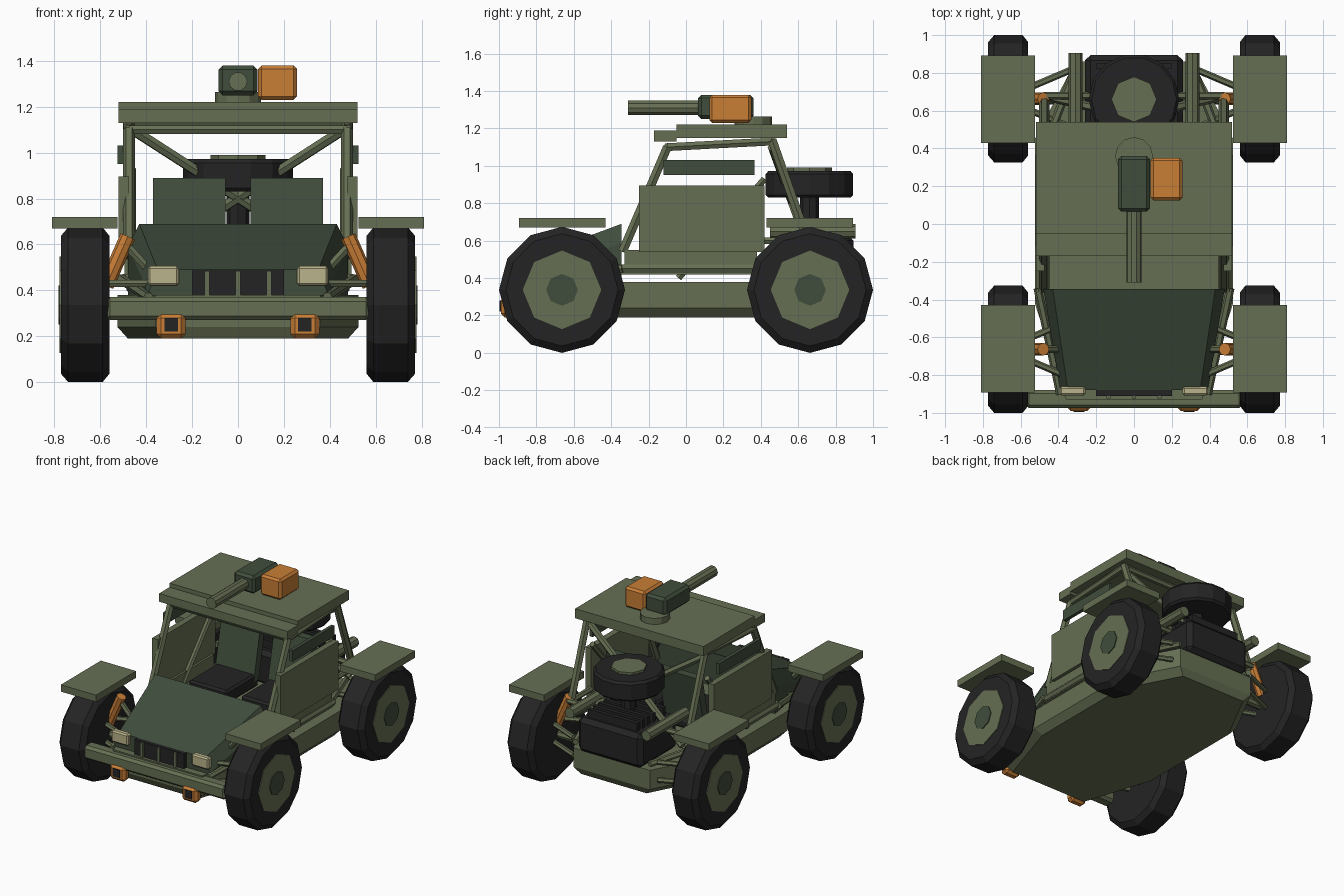
import bpy, bmesh, math
from mathutils import Vector, Matrix

if "Cube" in bpy.data.objects:
    bpy.data.objects.remove(bpy.data.objects["Cube"])


def material(name, rgb):
    lin = [((c / 255 + 0.055) / 1.055) ** 2.4 for c in rgb]
    m = bpy.data.materials.new(name)
    m.diffuse_color = (*lin, 1)
    m.use_nodes = True
    m.node_tree.nodes["Principled BSDF"].inputs["Base Color"].default_value = m.diffuse_color
    return m


OLIVE = material("olive paint", (102, 111, 83))
GREEN = material("dark green paint", (64, 77, 60))
ORANGE = material("orange paint", (200, 126, 54))
BLACK = material("black rubber", (36, 36, 37))
CREAM = material("cream lamp", (186, 179, 139))


def finish(name, bm, mat):
    bmesh.ops.recalc_face_normals(bm, faces=bm.faces)
    me = bpy.data.meshes.new(name)
    bm.to_mesh(me)
    bm.free()
    me.materials.append(mat)
    ob = bpy.data.objects.new(name, me)
    bpy.context.collection.objects.link(ob)
    return ob


def box(name, x, y, z, mat, bevel=0):
    """Box from (min, max) ranges, optionally chamfered."""
    bm = bmesh.new()
    bmesh.ops.create_cube(bm, size=1)
    for v in bm.verts:
        v.co = [(r[0] + r[1]) / 2 + c * abs(r[1] - r[0]) for r, c in zip((x, y, z), v.co)]
    if bevel:
        bmesh.ops.bevel(bm, geom=bm.edges[:], offset=bevel, segments=1, affect='EDGES')
    return finish(name, bm, mat)


def loft(name, loops, mat):
    """Closed solid through vertex loops of equal length."""
    bm = bmesh.new()
    rings = [[bm.verts.new(p) for p in loop] for loop in loops]
    n = len(rings[0])
    for a, b in zip(rings, rings[1:]):
        for i in range(n):
            bm.faces.new((a[i], a[(i + 1) % n], b[(i + 1) % n], b[i]))
    bm.faces.new(rings[0])
    bm.faces.new(rings[-1])
    return finish(name, bm, mat)


def lathe(name, origin, axis, profile, sides, mat):
    """Turned solid; profile is (distance along axis, radius)."""
    q = Vector(axis).to_track_quat('Z', 'Y')
    loops = []
    for t, r in profile:
        loops.append([Vector(origin) + q @ Vector((r * math.cos(2 * math.pi * i / sides),
                      r * math.sin(2 * math.pi * i / sides), t)) for i in range(sides)])
    return loft(name, loops, mat)


def tube(name, a, b, r, mat=OLIVE, sides=6):
    d = Vector(b) - Vector(a)
    return lathe(name, a, d, [(0, r), (d.length, r)], sides, mat)


# Belly pan: eight-sided plan with a chamfered underside
def pan_loop(inset, z):
    half = [(0.36, -0.93), (0.525, -0.42), (0.525, 0.45), (0.31, 0.86)]
    pts = half + [(-x, y) for x, y in reversed(half)]
    return [(x - math.copysign(inset, x), y - math.copysign(inset, y) * 0.6, z) for x, y in pts]


loft("belly_pan", [pan_loop(0.045, 0.19), pan_loop(0, 0.24), pan_loop(0, 0.38)], OLIVE)
box("cabin_floor", (-0.5, 0.5), (-0.36, 0.38), (0.42, 0.45), OLIVE)


# Sloping hood
def hood_loop(y, top, shoulder, z):
    return [(-shoulder, y, 0.38), (-shoulder, y, z - 0.1), (-top, y, z),
            (top, y, z), (shoulder, y, z - 0.1), (shoulder, y, 0.38)]


loft("hood", [hood_loop(-0.88, 0.35, 0.39, 0.49), hood_loop(-0.345, 0.43, 0.48, 0.69)], GREEN)

# Grille, bumper
box("grille", (-0.2, 0.2), (-0.91, -0.86), (0.36, 0.49), BLACK)
for i in (-1, 0, 1):
    box("grille_slat", (i * 0.135 - 0.01, i * 0.135 + 0.01), (-0.925, -0.9), (0.37, 0.485), OLIVE)
box("front_bumper", (-0.575, 0.575), (-0.975, -0.88), (0.27, 0.37), OLIVE, 0.018)

# Roof, visor and mounted gun
box("roof", (-0.52, 0.52), (-0.05, 0.54), (1.15, 1.22), OLIVE)
box("roof_visor", (-0.52, 0.52), (-0.17, -0.05), (1.13, 1.19), OLIVE)
lathe("gun_mount", (0, 0.36, 1.21), (0, 0, 1), [(0, 0.1), (0.055, 0.1)], 12, OLIVE)
box("gun_body", (-0.085, 0.085), (0.065, 0.36), (1.25, 1.38), GREEN, 0.018)
box("ammo_box", (0.088, 0.257), (0.125, 0.35), (1.23, 1.38), ORANGE, 0.015)
tube("gun_barrel", (0, 0.1, 1.31), (0, -0.31, 1.31), 0.041, OLIVE, 10)

# Cage cross members
tube("front_cage_bar", (-0.475, -0.1, 1.1), (0.475, -0.1, 1.1), 0.022)
tube("rear_cage_bar", (-0.475, 0.46, 1.13), (0.475, 0.46, 1.13), 0.022)

# Rear engine with cooling fins
box("engine", (-0.26, 0.26), (0.46, 0.895), (0.38, 0.63), BLACK, 0.03)
for i in range(6):
    y = 0.52 + i * 0.06
    box("engine_fin", (-0.2, 0.2), (y, y + 0.03), (0.62, 0.69), BLACK)

# Spare wheel lying flat over the engine
tube("spare_post", (0, 0.66, 0.62), (0, 0.66, 0.86), 0.05, BLACK, 8)
lathe("spare_tyre", (0, 0.66, 0.83), (0, 0, 1),
      [(0, 0.225), (0.015, 0.24), (0.125, 0.24), (0.143, 0.225)], 14, BLACK)
lathe("spare_hub", (0, 0.66, 0.96), (0, 0, 1), [(0, 0.12), (0.03, 0.12)], 8, OLIVE)
tube("shock_crossbar", (-0.48, 0.68, 0.61), (0.48, 0.68, 0.61), 0.02)

for s in (-1, 1):
    # Lamps
    box("headlamp", (s * 0.257, s * 0.393), (-0.908, -0.86), (0.42, 0.505), CREAM, 0.01)
    box("tow_lamp", (s * 0.228, s * 0.355), (-0.99, -0.92), (0.19, 0.3), ORANGE, 0.02)
    box("tow_lamp_lens", (s * 0.262, s * 0.32), (-0.996, -0.98), (0.22, 0.28), BLACK)

    # Doors, upper side plates and sills
    box("door", (s * 0.475, s * 0.52), (-0.25, 0.42), (0.54, 0.895), OLIVE)
    box("upper_side_plate", (s * 0.5, s * 0.525), (-0.12, 0.365), (0.95, 1.03), GREEN)
    tube("sill_tube", (s * 0.49, -0.36, 0.45), (s * 0.49, 0.4, 0.45), 0.025)
    box("sill_panel", (s * 0.46, s * 0.495), (-0.33, 0.38), (0.46, 0.55), OLIVE)

    # Cage pillars and braces
    tube("front_pillar", (s * 0.475, -0.34, 0.54), (s * 0.475, -0.1, 1.1), 0.027)
    tube("rear_pillar", (s * 0.475, 0.65, 0.6), (s * 0.475, 0.46, 1.14), 0.027)
    tube("roof_rail", (s * 0.475, -0.1, 1.1), (s * 0.475, 0.46, 1.13), 0.024)
    tube("side_brace", (s * 0.465, -0.04, 0.4), (s * 0.465, 0.42, 0.93), 0.02)
    tube("rear_cross_brace", (s * 0.46, 0.46, 1.1), (-s * 0.44, 0.67, 0.52), 0.024)
    tube("front_frame_rail", (s * 0.51, -0.34, 0.45), (s * 0.39, -0.9, 0.37), 0.022)
    tube("rear_frame_rail", (s * 0.49, 0.36, 0.45), (s * 0.3, 0.85, 0.42), 0.022)
    tube("rear_upper_rail", (s * 0.475, 0.42, 0.6), (s * 0.475, 0.68, 0.6), 0.02)

    # Seats
    box("seat_cushion", (s * 0.055, s * 0.37), (-0.05, 0.32), (0.45, 0.55), BLACK, 0.015)
    loft("seat_back", [[(s * x, y, z) for x, y in ((0.055, y0), (0.37, y0), (0.37, y0 + 0.06),
         (0.055, y0 + 0.06))] for z, y0 in ((0.5, 0.26), (0.89, 0.34))], GREEN)

    # Exhaust pipes
    tube("exhaust_pipe", (s * 0.31, 0.45, 0.65), (s * 0.31, 0.905, 0.65), 0.038, OLIVE, 8)

    for e in (-1, 1):
        # Wheels with hub and cap on the outer side
        c = (0, e * 0.663, 0.337)
        ax = (s, 0, 0)
        lathe("tyre", c, ax, [(0.56, 0.3), (0.59, 0.337), (0.74, 0.337), (0.772, 0.3)], 12, BLACK)
        lathe("wheel_hub", c, ax, [(0.7, 0.21), (0.777, 0.21)], 8, OLIVE)
        lathe("hub_cap", c, ax, [(0.75, 0.085), (0.783, 0.085)], 8, GREEN)
        tube("axle", (s * 0.25, c[1], 0.34), (s * 0.6, c[1], 0.34), 0.03, OLIVE, 8)

        # Flat fender plates
        box("fender", (s * 0.525, s * 0.81), (e * 0.43, e * 0.893), (0.67, 0.72), OLIVE)

        # Suspension arms and shock absorber
        for z in (0.3, 0.43):
            for d in (-0.15, 0.15):
                tube("suspension_arm", (s * 0.34, c[1] + d, z), (s * 0.57, c[1] + d * 0.35, z), 0.018)
        tube("shock_absorber", (s * 0.48, c[1], 0.635), (s * 0.575, c[1], 0.42), 0.034, ORANGE, 8)
        if e < 0:
            tube("shock_mount", (s * 0.37, c[1], 0.47), (s * 0.49, c[1], 0.6), 0.02)
